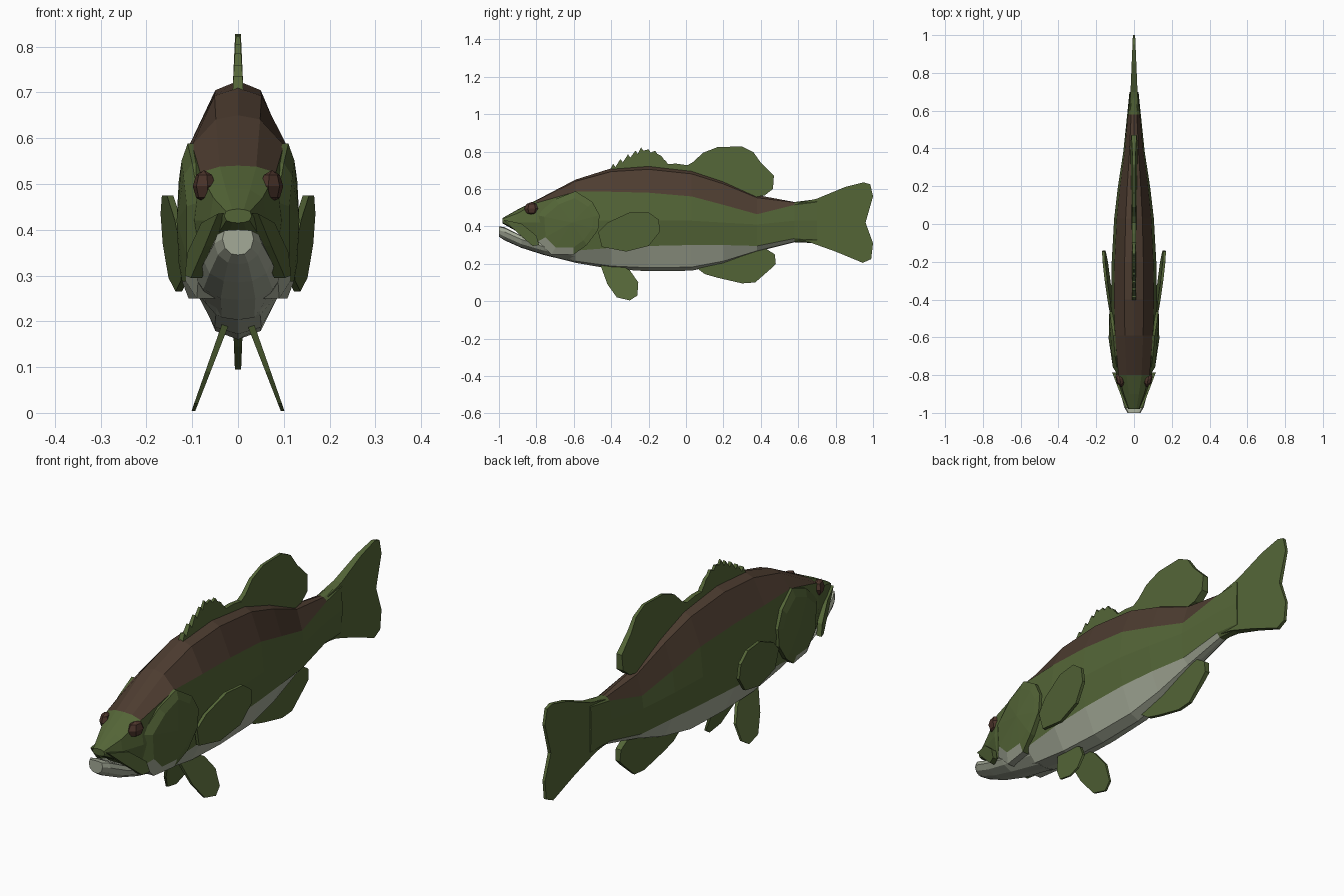
import bpy, bmesh
from mathutils import Vector

if "Cube" in bpy.data.objects:
    bpy.data.objects.remove(bpy.data.objects["Cube"])


def make_material(name, rgb):
    m = bpy.data.materials.new(name)
    m.diffuse_color = (*rgb, 1)
    m.use_nodes = True
    m.node_tree.nodes["Principled BSDF"].inputs["Base Color"].default_value = m.diffuse_color
    return m


GREEN, BROWN, PALE, EYE = range(4)
MATS = [make_material("olive green", (0.088, 0.130, 0.038)),
        make_material("dark brown", (0.075, 0.046, 0.030)),
        make_material("pale belly", (0.37, 0.40, 0.31)),
        make_material("eye brown", (0.075, 0.036, 0.025))]


def finish(name, bm, mirror=False):
    bmesh.ops.recalc_face_normals(bm, faces=bm.faces[:])
    me = bpy.data.meshes.new(name)
    bm.to_mesh(me)
    bm.free()
    for m in MATS:
        me.materials.append(m)
    ob = bpy.data.objects.new(name, me)
    bpy.context.collection.objects.link(ob)
    if mirror:
        mod = ob.modifiers.new("mirror", "MIRROR")
        mod.use_mirror_merge = False
    return ob


def loft(name, stations, rule):
    """Stations are (y, top, upper line, middle, lower line, bottom, half width)."""
    bm = bmesh.new()
    rings = []
    for y, top, up, mid, low, bot, w in stations:
        half = [(0, top), (0.42 * w, top - 0.14 * (top - up)), (0.87 * w, up), (w, mid),
                (0.84 * w, low), (0.42 * w, bot + 0.14 * (low - bot)), (0, bot)]
        pts = half + [(-x, z) for x, z in half[-2:0:-1]]
        rings.append([bm.verts.new((x, y, z)) for x, z in pts])
    for a, b in zip(rings, rings[1:]):
        y = (a[0].co.y + b[0].co.y) / 2
        for i in range(12):
            j = (i + 1) % 12
            f = bm.faces.new((a[i], a[j], b[j], b[i]))
            f.material_index = rule(min(i, 11 - i), y)
    for ring, y in ((rings[0], -1), (rings[-1], 1)):
        bm.faces.new(ring).material_index = rule(3, y)
    return finish(name, bm)


def fin(name, outline, centre, thick, mirror=False):
    """Slab from a (y, z) outline; centre and half thickness are functions of y, z."""
    bm = bmesh.new()
    sides = [[bm.verts.new((centre(y, z) + s * thick(y, z), y, z)) for y, z in outline]
             for s in (1, -1)]
    for s in sides:
        bm.faces.new(s)
    n = len(outline)
    for i in range(n):
        j = (i + 1) % n
        bm.faces.new((sides[0][i], sides[0][j], sides[1][j], sides[1][i]))
    return finish(name, bm, mirror)


# Body with brown back, green flanks and pale belly
def body_rule(band, y):
    if band < 2:
        return BROWN if -0.8 < y < 0.6 else GREEN
    if band > 3:
        return PALE if -0.8 < y < 0.6 else GREEN
    return GREEN


loft("body", [
    (-0.98, .445, .440, .430, .420, .415, .030),
    (-0.90, .490, .470, .420, .378, .370, .062),
    (-0.80, .540, .525, .420, .320, .290, .095),
    (-0.59, .650, .585, .430, .270, .205, .115),
    (-0.40, .710, .585, .430, .285, .172, .122),
    (-0.20, .725, .580, .430, .295, .160, .118),
    (0.03, .700, .560, .430, .300, .163, .105),
    (0.20, .645, .515, .420, .300, .200, .085),
    (0.38, .567, .465, .410, .295, .265, .057),
    (0.58, .530, .515, .430, .335, .315, .036),
    (0.70, .545, .530, .430, .330, .310, .024)], body_rule)

# Lower jaw
loft("lower_jaw", [
    (-1.00, .400, .398, .380, .360, .345, .034),
    (-0.97, .395, .390, .370, .345, .325, .052),
    (-0.88, .350, .348, .330, .305, .285, .074),
    (-0.76, .305, .303, .290, .270, .247, .090),
    (-0.58, .275, .270, .260, .240, .203, .085)], lambda band, y: PALE)

# Upper lip plates
fin("upper_lip", [(-.975, .435), (-.88, .415), (-.80, .35), (-.785, .30), (-.82, .295), (-.90, .365)],
    lambda y, z: .032 + .38 * (y + .975), lambda y, z: .012, True)

# Gill covers: bulged plate with a thick rear rim
outline = [(.085, -.80, .46), (.100, -.70, .545), (.110, -.59, .588), (.124, -.50, .53),
           (.130, -.462, .46), (.130, -.47, .38), (.124, -.53, .30), (.108, -.60, .25),
           (.090, -.72, .25), (.085, -.79, .32)]
hub = Vector((.134, -.61, .42))
bm = bmesh.new()
outer = [bm.verts.new(p) for p in outline]
inner = []
for p in outline:
    q = hub.lerp(Vector(p), 0.78)
    q.x = hub.x - 0.45 * (hub.x - p[0])
    inner.append(bm.verts.new(q))
base = [bm.verts.new((p[0] - .045, p[1], p[2])) for p in outline]
centre = bm.verts.new(hub)
for i in range(10):
    j = (i + 1) % 10
    bm.faces.new((centre, inner[i], inner[j]))
    for a, b in ((inner, outer), (outer, base)):
        f = bm.faces.new((a[i], b[i], b[j], a[j]))
        if i in (7, 8):
            f.material_index = PALE
finish("gill_cover", bm, True)

# Eyes
bm = bmesh.new()
bmesh.ops.create_uvsphere(bm, u_segments=6, v_segments=4, radius=1)
for v in bm.verts:
    v.co = Vector((.074 + .024 * v.co.x + .008 * v.co.y, -.825 + .04 * v.co.y, .495 + .035 * v.co.z))
for f in bm.faces:
    f.material_index = EYE
finish("eye", bm, True)

# Paired fins
fin("pectoral_fin", [(-.47, .37), (-.42, .42), (-.30, .475), (-.20, .475), (-.145, .435),
                     (-.14, .37), (-.20, .295), (-.32, .265), (-.45, .29)],
    lambda y, z: .122 + .11 * (y + .47) + .08 * (z - .38), lambda y, z: .007, True)
fin("pelvic_fin", [(-.46, .20), (-.42, .09), (-.37, .02), (-.30, .004), (-.26, .03),
                   (-.255, .10), (-.30, .165), (-.36, .20)],
    lambda y, z: .099 - .37 * z, lambda y, z: .004 + .02 * z, True)


# Spiny front dorsal fin with a notched edge
crest = [(-.39, .735), (-.35, .760), (-.31, .785), (-.27, .805), (-.24, .822),
         (-.20, .812), (-.165, .805), (-.13, .775), (-.11, .752)]
spines = []
for y, z in crest:
    spines += [(y, z), (y + .012, z - .018)]
fin("spiny_dorsal_fin", [(-.41, .69)] + spines + [(-.05, .735), (.02, .725), (.02, .68)],
    lambda y, z: 0, lambda y, z: .012 - .06 * (z - .70))

# Soft rear dorsal fin
fin("soft_dorsal_fin", [(-.01, .69), (0, .722), (.04, .745), (.09, .793), (.17, .824), (.30, .827),
                        (.36, .797), (.40, .74), (.47, .67), (.465, .60), (.42, .565), (.36, .555),
                        (.20, .62)],
    lambda y, z: 0, lambda y, z: .012 - .045 * (z - .70))

# Anal fin
fin("anal_fin", [(.06, .175), (.10, .145), (.17, .125), (.30, .095), (.37, .10), (.45, .17),
                 (.48, .20), (.475, .25), (.42, .285), (.34, .28), (.20, .23)],
    lambda y, z: 0, lambda y, z: .007 + .04 * (z - .10))

# Tail fin
fin("tail_fin", [(.60, .525), (.70, .548), (.85, .61), (.95, .635), (.985, .625), (1.0, .56),
                 (.96, .42), (1.0, .31), (.99, .225), (.945, .205), (.80, .265), (.66, .315),
                 (.60, .325)],
    lambda y, z: 0, lambda y, z: .006 + .042 * (1 - y))
